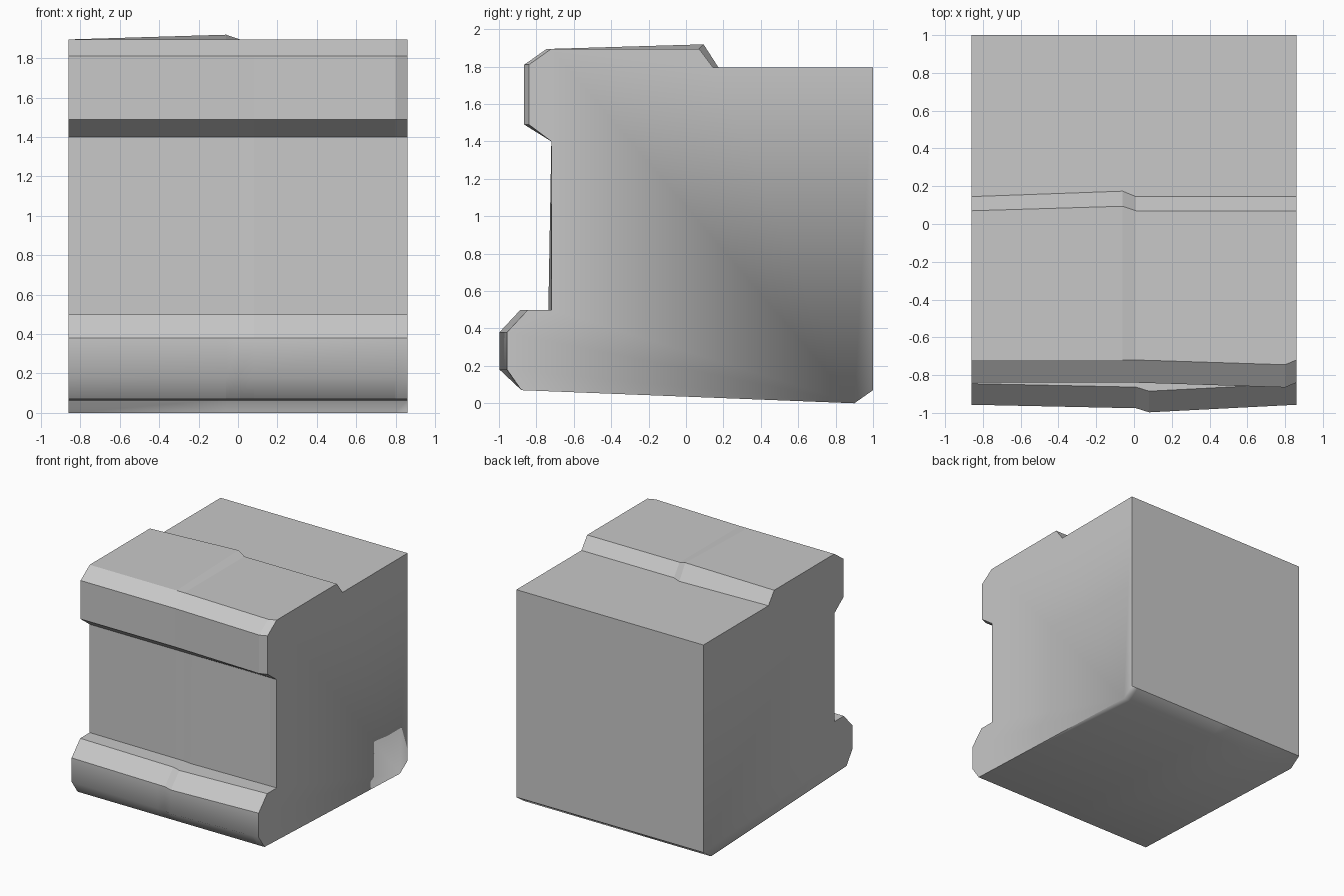
import bpy, bmesh

cube = bpy.data.objects.get("Cube")
if cube:
    bpy.data.objects.remove(cube, do_unlink=True)

# One stone-grey colour
grey = bpy.data.materials.new("stone_grey")
grey.use_nodes = True
colour = (0.58, 0.58, 0.58, 1)
grey.diffuse_color = colour
grey.node_tree.nodes["Principled BSDF"].inputs["Base Color"].default_value = colour

# Side profile (y, z), with the part each point belongs to
PROFILE = [
    (-0.88, 0.07, "base"), (-0.957, 0.18, "lip"), (-0.957, 0.38, "lip"),
    (-0.845, 0.5, "lip"), (-0.72, 0.5, "foot"),
    (-0.72, 1.4, "base"), (-0.84, 1.49, "band"), (-0.84, 1.81, "band"),
    (-0.72, 1.895, "band"), (0.07, 1.895, "ridge"), (0.145, 1.795, "step"),
    (1, 1.795, "base"), (1, 0.07, "base"), (0.9, 0, "base"),
]

# Stations across the width: x, lip bulge, band bulge, ridge bulge
STATIONS = [
    (-0.86, 0, 0, 0), (-0.06, 0.017, 0, 0.024), (0.01, 0.018, 0, 0),
    (0.08, 0.04, 0.002, 0), (0.8, 0.003, 0.025, 0), (0.86, 0, 0, 0),
]


def place(station, point):
    x, lip, band, ridge = station
    y, z, part = point
    dy = {"lip": -lip, "foot": -lip * 0.4, "band": -band,
          "ridge": ridge, "step": ridge * 1.2}.get(part, 0)
    return x, y + dy, z + (ridge if part == "ridge" else 0)


# Loft the profile through the stations and cap both ends
bm = bmesh.new()
rings = [[bm.verts.new(place(s, p)) for p in PROFILE] for s in STATIONS]
for a, b in zip(rings, rings[1:]):
    for i in range(len(PROFILE)):
        j = (i + 1) % len(PROFILE)
        bm.faces.new((a[i], a[j], b[j], b[i]))
bm.faces.new(rings[0])
bm.faces.new(rings[-1])
bmesh.ops.recalc_face_normals(bm, faces=bm.faces)


# Soften only the lower lip and the rear bottom corner
def is_soft(edge):
    p, q = (v.co for v in edge.verts)
    on_side = abs(p.x) > 0.85 and p.x == q.x
    rear = min(p.y, q.y) > 0.85 and max(p.z, q.z) < 0.1
    if on_side:
        return rear
    lip = max(p.y, q.y) < -0.9 and max(p.z, q.z) < 0.4
    return (lip and min(p.z, q.z) < 0.3) or (rear and max(p.z, q.z) < 0.05)


for face in bm.faces:
    face.smooth = True
for edge in bm.edges:
    edge.smooth = is_soft(edge)

mesh = bpy.data.meshes.new("stone_block")
bm.to_mesh(mesh)
bm.free()
mesh.materials.append(grey)
block = bpy.data.objects.new("stone_block", mesh)
bpy.context.scene.collection.objects.link(block)
